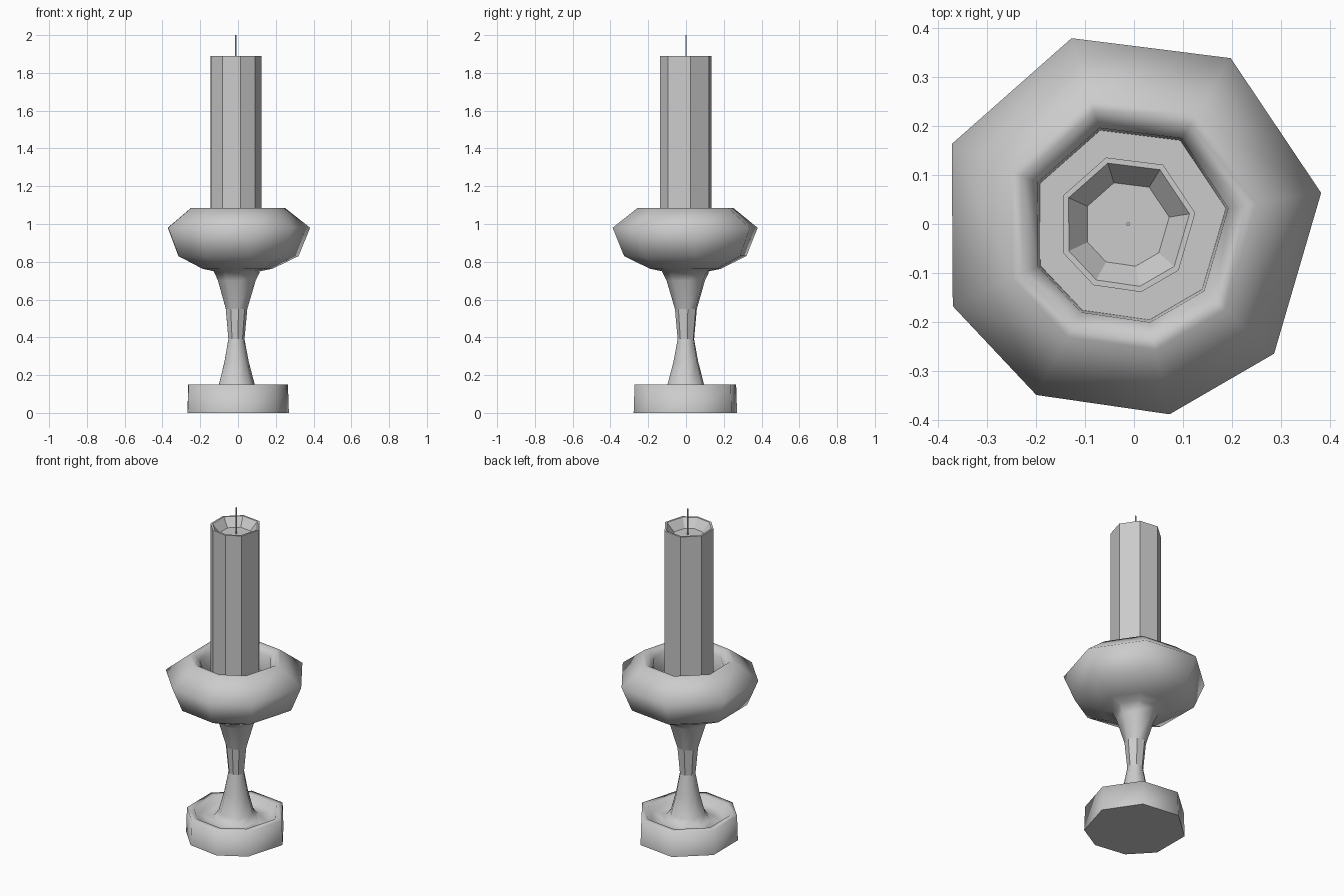
import bpy, bmesh
from math import radians, cos, sin

if "Cube" in bpy.data.objects:
    bpy.data.objects.remove(bpy.data.objects["Cube"])

# Slightly irregular octagon shared by every ring
ANGLES = [radians(a) for a in (9.2, 58.5, 107.2, 155.7, 205, 241.5, 282, 318.2)]


def lathe(name, profile, cx, smooth_angle=None, flat_bands=()):
    """Sweep (radius, z) points round the octagon; both ends are capped."""
    bm = bmesh.new()
    rings = [[bm.verts.new((cx + r * cos(a), r * sin(a), z)) for a in ANGLES]
             for r, z in profile]
    n = len(ANGLES)
    for band, (lo, hi) in enumerate(zip(rings, rings[1:])):
        for i in range(n):
            j = (i + 1) % n
            f = bm.faces.new((lo[i], lo[j], hi[j], hi[i]))
            f.smooth = smooth_angle is not None and band not in flat_bands
    bm.faces.new(rings[0][::-1])
    bm.faces.new(rings[-1])
    if smooth_angle is not None:
        for e in bm.edges:
            e.smooth = (e.calc_face_angle(0) < radians(smooth_angle)
                        and all(f.smooth for f in e.link_faces))
    mesh = bpy.data.meshes.new(name)
    bm.to_mesh(mesh)
    bm.free()
    obj = bpy.data.objects.new(name, mesh)
    bpy.context.collection.objects.link(obj)
    return obj


# Holder: dished foot, waisted stem with flat collar, bulging cup with a well
holder = [
    (0.283, 0.00), (0.278, 0.15), (0.24, 0.15), (0.21, 0.11), (0.13, 0.11),
    (0.100, 0.15), (0.068, 0.27), (0.045, 0.39),
    (0.060, 0.55), (0.105, 0.70), (0.130, 0.75),
    (0.195, 0.763), (0.335, 0.83), (0.397, 0.98), (0.262, 1.085),
    (0.240, 1.085), (0.205, 1.05), (0.200, 0.95),
]
lathe("candle_holder", holder, -0.01, 65, flat_bands=(7,))

# Candle: flat-sided column with a hollowed top
lathe("candle", [(0.142, 0.95), (0.142, 1.89), (0.130, 1.89), (0.088, 1.84)], -0.015)

# Wick
lathe("wick", [(0.004, 1.83), (0.004, 2.0)], -0.012)
